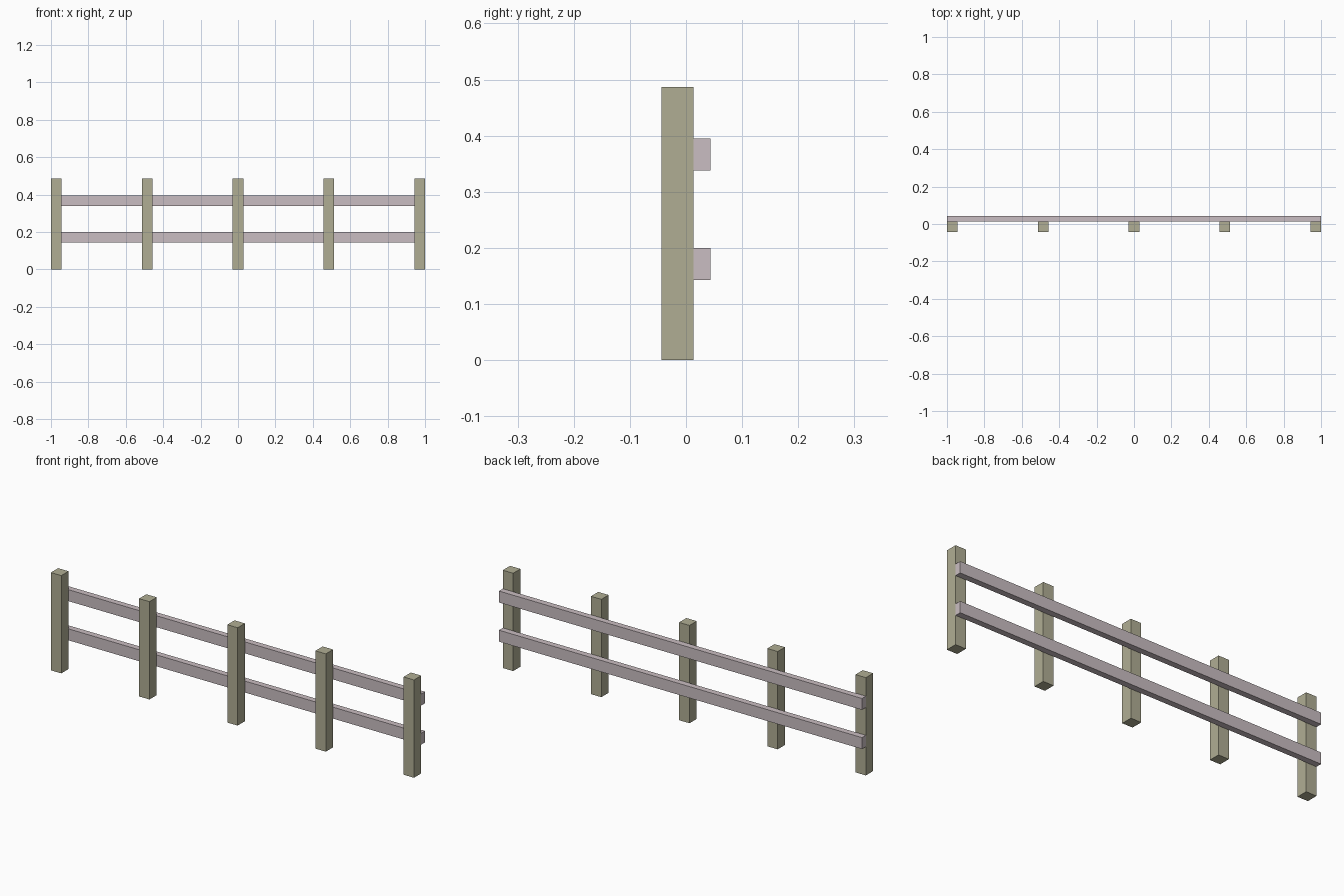
import bpy

if "Cube" in bpy.data.objects:
    bpy.data.objects.remove(bpy.data.objects["Cube"])


def make_material(name, rgb):
    m = bpy.data.materials.new(name)
    m.diffuse_color = (*rgb, 1.0)
    m.use_nodes = True
    m.node_tree.nodes["Principled BSDF"].inputs["Base Color"].default_value = m.diffuse_color
    return m


def box(name, lo, hi, mat):
    """Axis-aligned box between two corners."""
    bpy.ops.mesh.primitive_cube_add(size=1, location=[(a + b) / 2 for a, b in zip(lo, hi)])
    ob = bpy.context.object
    ob.name = name
    ob.scale = [b - a for a, b in zip(lo, hi)]
    bpy.ops.object.transform_apply(location=False, rotation=False, scale=True)
    ob.data.materials.append(mat)
    return ob


post_wood = make_material("olive grey wood", (0.434, 0.423, 0.296))
rail_wood = make_material("pale mauve wood", (0.591, 0.515, 0.539))

FRONT, JOINT, BACK = -0.0437, 0.0133, 0.0437
WIDTH, HEIGHT = 0.057, 0.487

# Five evenly spaced upright posts
spacing = (2 - WIDTH) / 4
for i in range(5):
    x = (i - 2) * spacing
    box(f"post_{i + 1}", (x - WIDTH / 2, FRONT, 0), (x + WIDTH / 2, JOINT, HEIGHT), post_wood)

# Two full-length rails fixed to the back of the posts
for name, z in (("lower_rail", 0.143), ("upper_rail", 0.338)):
    box(name, (-1, JOINT, z), (1, BACK, z + WIDTH), rail_wood)
